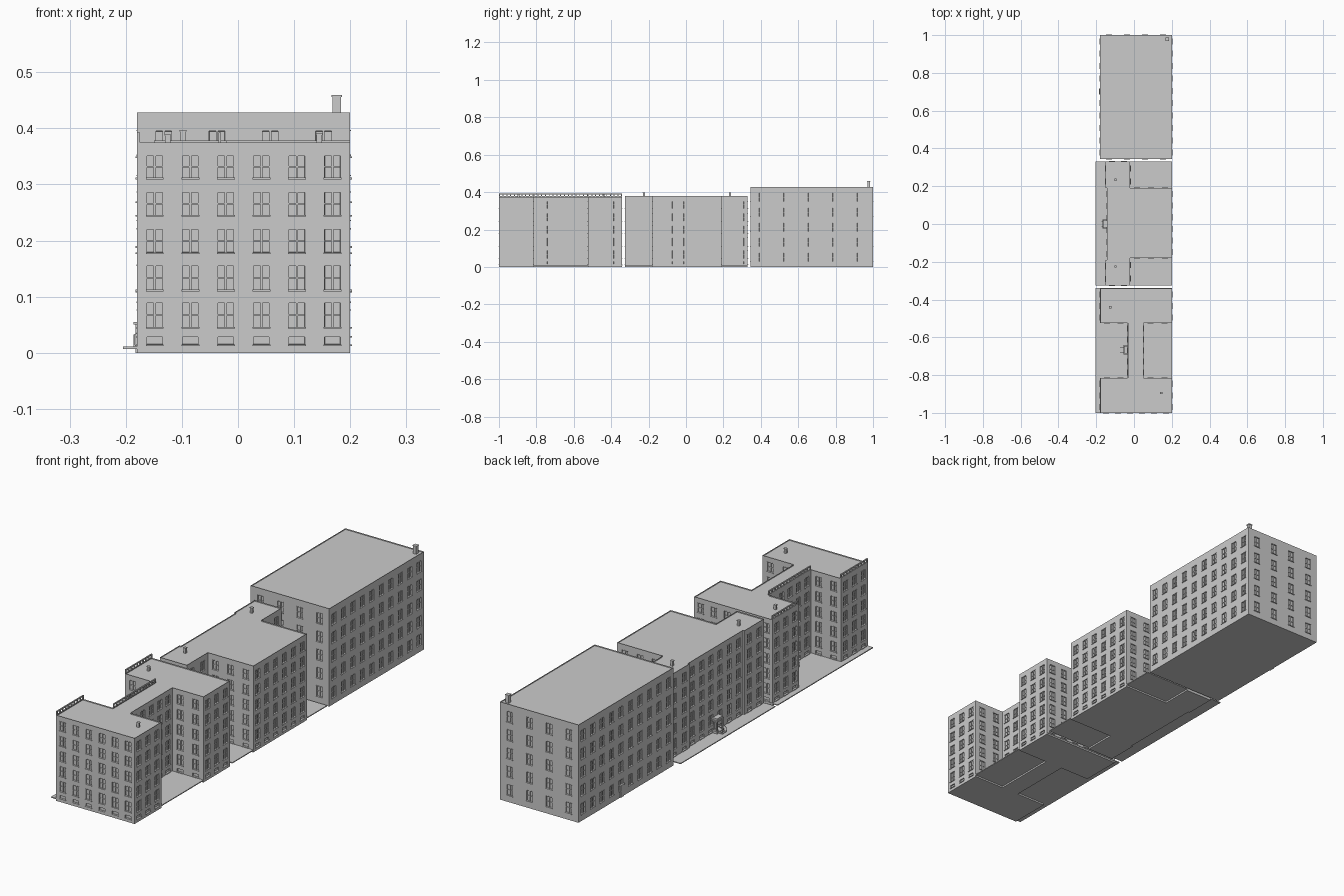
import bpy, bmesh
from math import hypot, atan2
from mathutils import Vector, Matrix

cube = bpy.data.objects.get("Cube")
if cube:
    bpy.data.objects.remove(cube, do_unlink=True)

stone = bpy.data.materials.new("pale grey stone")
stone.use_nodes = True
GREY = (0.6, 0.6, 0.6, 1)
stone.diffuse_color = GREY
stone.node_tree.nodes["Principled BSDF"].inputs["Base Color"].default_value = GREY


def finish(bm, name):
    mesh = bpy.data.meshes.new(name)
    bm.to_mesh(mesh)
    bm.free()
    mesh.materials.append(stone)
    obj = bpy.data.objects.new(name, mesh)
    bpy.context.scene.collection.objects.link(obj)
    return obj


def add_box(bm, lo, hi, frame=Matrix()):
    lo, hi = Vector(lo), Vector(hi)
    size = Matrix.Diagonal(hi - lo).to_4x4()
    bmesh.ops.create_cube(bm, size=1, matrix=frame @ Matrix.Translation((lo + hi) / 2) @ size)


def boxes(name, spans):
    bm = bmesh.new()
    for lo, hi in spans:
        add_box(bm, lo, hi)
    return finish(bm, name)


def wall(bm, trim, p, q, top, rows, pitch):
    """One wall from p to q, cut into a grid with recessed windows."""
    length = hypot(q[0] - p[0], q[1] - p[1])
    # local frame: x along the wall, y into the building, z up
    frame = Matrix.Translation((p[0], p[1], 0)) @ Matrix.Rotation(atan2(q[1] - p[1], q[0] - p[0]), 4, 'Z')
    count = round(length / pitch) if length > 0.04 else 0
    half = 0.014
    us, zs = [0], [0]
    for i in range(count):
        mid = (i + 0.5) * length / count
        us += [mid - half, mid + half]
    for sill, head in rows:
        zs += [sill, head]
    us.append(length)
    zs.append(top)
    grid = [[bm.verts.new(frame @ Vector((u, 0, z))) for u in us] for z in zs]
    openings = []
    for j in range(len(zs) - 1):
        for i in range(len(us) - 1):
            face = bm.faces.new((grid[j][i], grid[j][i + 1], grid[j + 1][i + 1], grid[j + 1][i]))
            if i % 2 and j % 2:
                openings.append(face)
                a, b, lo, hi = us[i], us[i + 1], zs[j], zs[j + 1]
                mid = (a + b) / 2
                # sill, lintel and glazing bars
                add_box(trim, (a - 0.002, -0.003, lo - 0.003), (b + 0.002, 0.004, lo), frame)
                if hi - lo > 0.02:
                    add_box(trim, (a - 0.001, -0.001, hi), (b + 0.001, 0.003, hi + 0.002), frame)
                    add_box(trim, (mid - 0.002, 0.001, lo), (mid + 0.002, 0.005, hi), frame)
                    mid_z = (lo + hi) / 2
                    add_box(trim, (a, 0.002, mid_z - 0.001), (b, 0.005, mid_z + 0.001), frame)
    if openings:
        bm.normal_update()
        bmesh.ops.inset_individual(bm, faces=openings, thickness=0.0004, depth=-0.005)


def building(name, outline, top, rows, end_pitch=0.064):
    bm, trim = bmesh.new(), bmesh.new()
    for p, q in zip(outline, outline[1:] + outline[:1]):
        wall(bm, trim, p, q, top, rows, end_pitch if p[1] == q[1] else 0.064)
    # floor, then a flat roof sunk behind a thin parapet
    bm.faces.new([bm.verts.new((x, y, 0)) for x, y in reversed(outline)])
    roof = bm.faces.new([bm.verts.new((x, y, top)) for x, y in outline])
    bm.normal_update()
    bmesh.ops.inset_region(bm, faces=[roof], thickness=0.004, use_even_offset=True)
    sunk = bmesh.ops.extrude_face_region(bm, geom=[roof])["geom"]
    bmesh.ops.translate(bm, vec=(0, 0, -0.005), verts=[v for v in sunk if isinstance(v, bmesh.types.BMVert)])
    bmesh.ops.delete(bm, geom=[roof], context='FACES_ONLY')
    finish(bm, name + "_walls")
    finish(trim, name + "_window_trim")


def chimney(name, x, y, base, top, half):
    cap = half * 1.25
    boxes(name, [((x - half, y - half, base), (x + half, y + half, top - 0.003)),
                 ((x - cap, y - cap, top - 0.003), (x + cap, y + cap, top))])


def balustrade(name, x, y0, y1, z):
    bm = bmesh.new()
    add_box(bm, (x, y0, z + 0.013), (x + 0.005, y1, z + 0.018))
    add_box(bm, (x, y0, z), (x + 0.005, y1, z + 0.003))
    count = round((y1 - y0) / 0.02)
    for i in range(count + 1):
        y = y0 + (y1 - y0 - 0.005) * i / count
        add_box(bm, (x, y, z), (x + 0.005, y + 0.005, z + 0.014))
    finish(bm, name)


def entrance(name, wall_x, y, depth, canopy_z):
    """Steps, posts, canopy and sloping rails in front of a door."""
    front = wall_x - depth
    spans = []
    for i in range(3):
        spans.append(((front - 0.006 * (3 - i), y - 0.012, 0.01), (wall_x, y + 0.012, 0.014 + 0.004 * i)))
    spans.append(((front, y - 0.025, canopy_z), (wall_x, y + 0.025, canopy_z + 0.006)))
    spans.append(((front + 0.002, y - 0.02, canopy_z + 0.006), (wall_x, y + 0.02, canopy_z + 0.014)))
    spans.append(((front, y - 0.023, 0.01), (wall_x, y + 0.023, 0.02)))
    for side in (-1, 1):
        post = y + side * 0.019
        spans.append(((front + 0.001, post - 0.003, 0.01), (front + 0.007, post + 0.003, canopy_z)))
    spans.append(((wall_x - 0.003, y - 0.01, 0.02), (wall_x, y + 0.01, canopy_z)))
    boxes(name, spans)
    bm = bmesh.new()
    for side in (-1, 1):
        tilt = Matrix.Translation((front, y + side * 0.013, 0.042)) @ Matrix.Rotation(-0.5, 4, 'Y')
        add_box(bm, (-0.022, -0.001, -0.001), (0, 0.001, 0.001), tilt)
        add_box(bm, (front - 0.019, y + side * 0.013 - 0.001, 0.01),
                (front - 0.017, y + side * 0.013 + 0.001, 0.033))
    finish(bm, name + "_rails")


# storeys: a low basement row, then five rows of windows
low_rows = [(0.015, 0.028)] + [(0.046 + 0.0665 * k, 0.089 + 0.0655 * k) for k in range(5)]
tall_rows = [(0.03 + 0.08 * k, 0.075 + 0.08 * k) for k in range(5)]

# front block with an H plan
L, R = -0.18, 0.2
building("front_block", [(L, -1), (R, -1), (R, -0.815), (0.05, -0.815), (0.05, -0.525), (R, -0.525),
                         (R, -0.342), (L, -0.342), (L, -0.525), (-0.035, -0.525), (-0.035, -0.815),
                         (L, -0.815)], 0.375, low_rows)
for label, x, y0, y1 in (("front", L, -1, -0.815), ("middle", -0.035, -0.815, -0.525), ("rear", L, -0.525, -0.342)):
    balustrade(label + "_balustrade", x, y0, y1, 0.375)
chimney("front_block_chimney_a", -0.125, -0.44, 0.37, 0.39, 0.005)
chimney("front_block_chimney_b", 0.145, -0.895, 0.37, 0.391, 0.005)
entrance("front_block_entrance", -0.035, -0.666, 0.02, 0.055)

# middle block with a T plan
building("middle_block", [(-0.15, -0.325), (-0.02, -0.325), (-0.02, -0.18), (R, -0.18), (R, 0.19),
                          (-0.02, 0.19), (-0.02, 0.33), (-0.15, 0.33), (-0.15, 0.19), (-0.143, 0.19),
                          (-0.143, -0.19), (-0.15, -0.19)], 0.378, low_rows)
for label, y in (("a", -0.225), ("b", 0.235)):
    chimney("middle_block_chimney_" + label, -0.098, y, 0.37, 0.397, 0.005)
entrance("middle_block_entrance", -0.143, 0, 0.024, 0.062)

# tall rear block
building("rear_block", [(L, 0.345), (R, 0.345), (R, 1), (L, 1)], 0.428, tall_rows, end_pitch=0.095)
chimney("rear_block_chimney", 0.176, 0.977, 0.42, 0.459, 0.0075)
boxes("rear_block_door", [((L - 0.003, 0.69, 0), (L, 0.712, 0.05)), ((L - 0.006, 0.686, 0.05), (L, 0.716, 0.055))])

# thin paved yards around the first two blocks
boxes("front_yard", [((-0.205, -1, 0.007), (R, -0.34, 0.011))])
boxes("middle_yard", [((-0.205, -0.325, 0.007), (R, 0.33, 0.011))])
